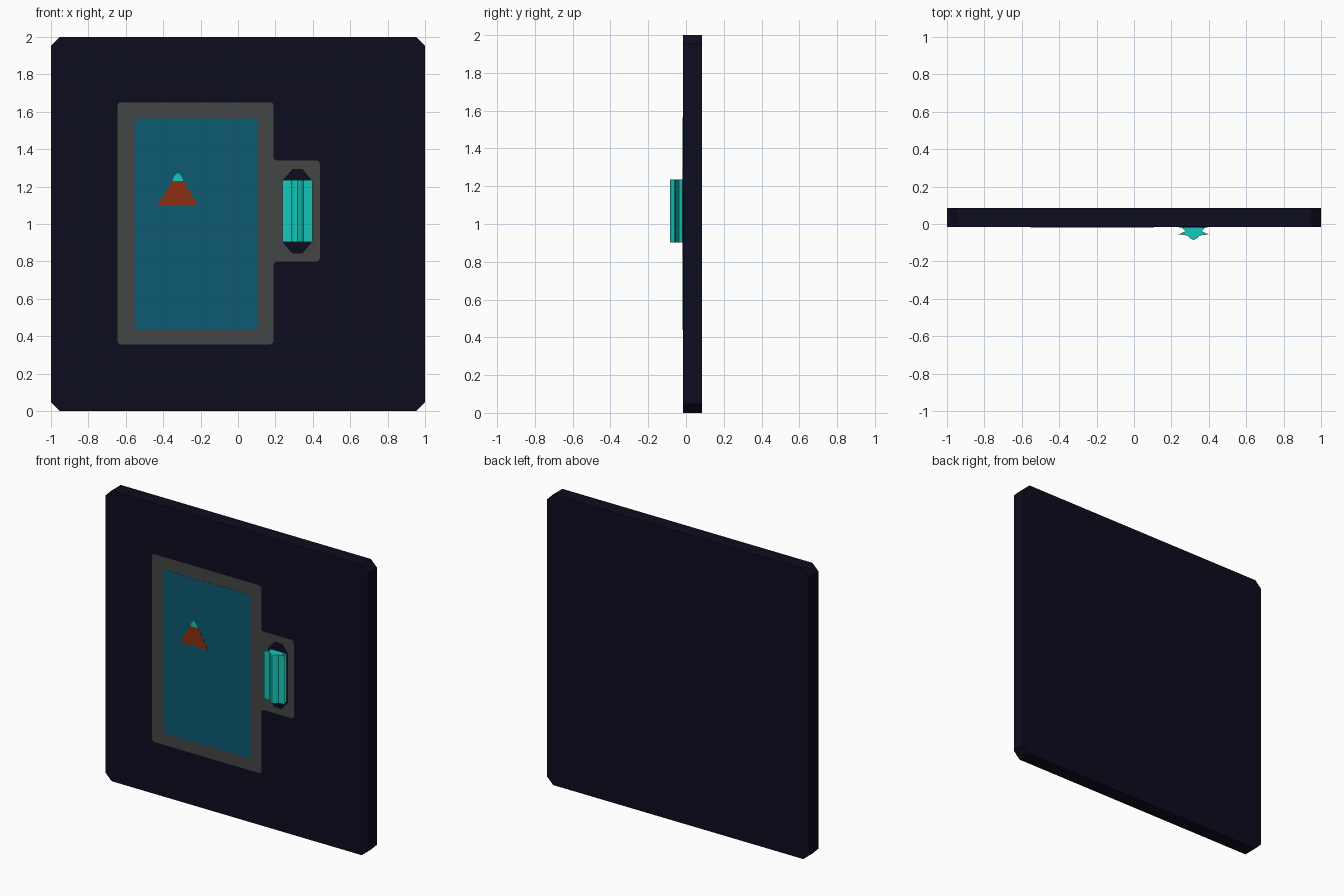
import bpy, bmesh, math

if "Cube" in bpy.data.objects:
    bpy.data.objects.remove(bpy.data.objects["Cube"])

def material(name, rgb):
    m = bpy.data.materials.new(name)
    m.diffuse_color = (*rgb, 1)
    m.use_nodes = True
    m.node_tree.nodes["Principled BSDF"].inputs["Base Color"].default_value = m.diffuse_color
    return m

navy = material("dark_navy", (0.0037, 0.0037, 0.0137))
grey = material("slate_grey", (0.055, 0.062, 0.058))
blue = material("deep_blue", (0.004, 0.10, 0.165))
rust = material("rust_red", (0.26, 0.028, 0.005))
teal = material("bright_teal", (0.007, 0.58, 0.50))

FRONT, BACK = -0.015, 0.085

def prism(name, outline, start, depth, mat, axis="y"):
    """Extrude a 2D outline: (x, z) along y, or (x, y) along z."""
    bm = bmesh.new()
    place = (lambda a, b: (a, start, b)) if axis == "y" else (lambda a, b: (a, b, start))
    face = bm.faces.new([bm.verts.new(place(a, b)) for a, b in outline])
    ext = bmesh.ops.extrude_face_region(bm, geom=[face])
    move = (0, depth, 0) if axis == "y" else (0, 0, depth)
    bmesh.ops.translate(bm, vec=move, verts=[g for g in ext["geom"] if isinstance(g, bmesh.types.BMVert)])
    bmesh.ops.recalc_face_normals(bm, faces=bm.faces)
    me = bpy.data.meshes.new(name)
    bm.to_mesh(me)
    bm.free()
    me.materials.append(mat)
    ob = bpy.data.objects.new(name, me)
    bpy.context.collection.objects.link(ob)
    return ob

def rounded(points, r, steps=3):
    """Round every corner of an outline."""
    out = []
    n = len(points)
    for i, (x, z) in enumerate(points):
        ends = []
        for qx, qz in (points[i - 1], points[(i + 1) % n]):
            d = math.hypot(qx - x, qz - z)
            ends.append((x + (qx - x) * r / d, z + (qz - z) * r / d))
        (ax, az), (bx, bz) = ends
        for k in range(steps + 1):
            t = k / steps
            out.append(((1 - t) ** 2 * ax + 2 * t * (1 - t) * x + t * t * bx,
                        (1 - t) ** 2 * az + 2 * t * (1 - t) * z + t * t * bz))
    return out

def plate(name, outline, layer, mat):
    """Thin painted plate lying on the front of the panel."""
    top = FRONT - 0.0012 * layer
    return prism(name, outline, top, FRONT + 0.002 - top, mat)

# Panel with clipped corners
c = 0.048
prism("panel", [(-1 + c, 0), (1 - c, 0), (1, c), (1, 2 - c), (1 - c, 2),
                (-1 + c, 2), (-1, 2 - c), (-1, c)], FRONT, BACK - FRONT, navy)

# Grey surround with side tab for the handle
plate("surround", rounded([(-0.643, 0.357), (0.19, 0.357), (0.19, 0.80), (0.437, 0.80),
                           (0.437, 1.34), (0.19, 1.34), (0.19, 1.65), (-0.643, 1.65)], 0.02),
      1, grey)

# Blue door
plate("door", rounded([(-0.553, 0.44), (0.107, 0.44), (0.107, 1.563), (-0.553, 1.563)], 0.006),
      2, blue)

# Triangle emblem with rounded teal tip
plate("triangle", [(-0.43, 1.10), (-0.215, 1.10), (-0.292, 1.23), (-0.35, 1.23)], 3, rust)
plate("triangle_tip", [(-0.35, 1.23), (-0.292, 1.23), (-0.303, 1.255), (-0.314, 1.27),
                       (-0.328, 1.27), (-0.34, 1.255)], 3, teal)

# Dark backing behind the handle
plate("handle_backing", [(0.29, 0.843), (0.345, 0.843), (0.393, 0.90), (0.393, 1.235),
                         (0.345, 1.293), (0.29, 1.293), (0.24, 1.235), (0.24, 0.90)], 2, navy)

# Star-section handle, mirrored about its centre line
HX = 0.318
half = [(0.068, FRONT), (0.042, -0.038), (0.08, -0.055), (0.033, -0.062), (0.022, -0.074)]
section = [(HX - dx, y) for dx, y in half] + [(HX, -0.085)] + [(HX + dx, y) for dx, y in reversed(half)]
prism("handle", section, 0.903, 0.332, teal, axis="z")
